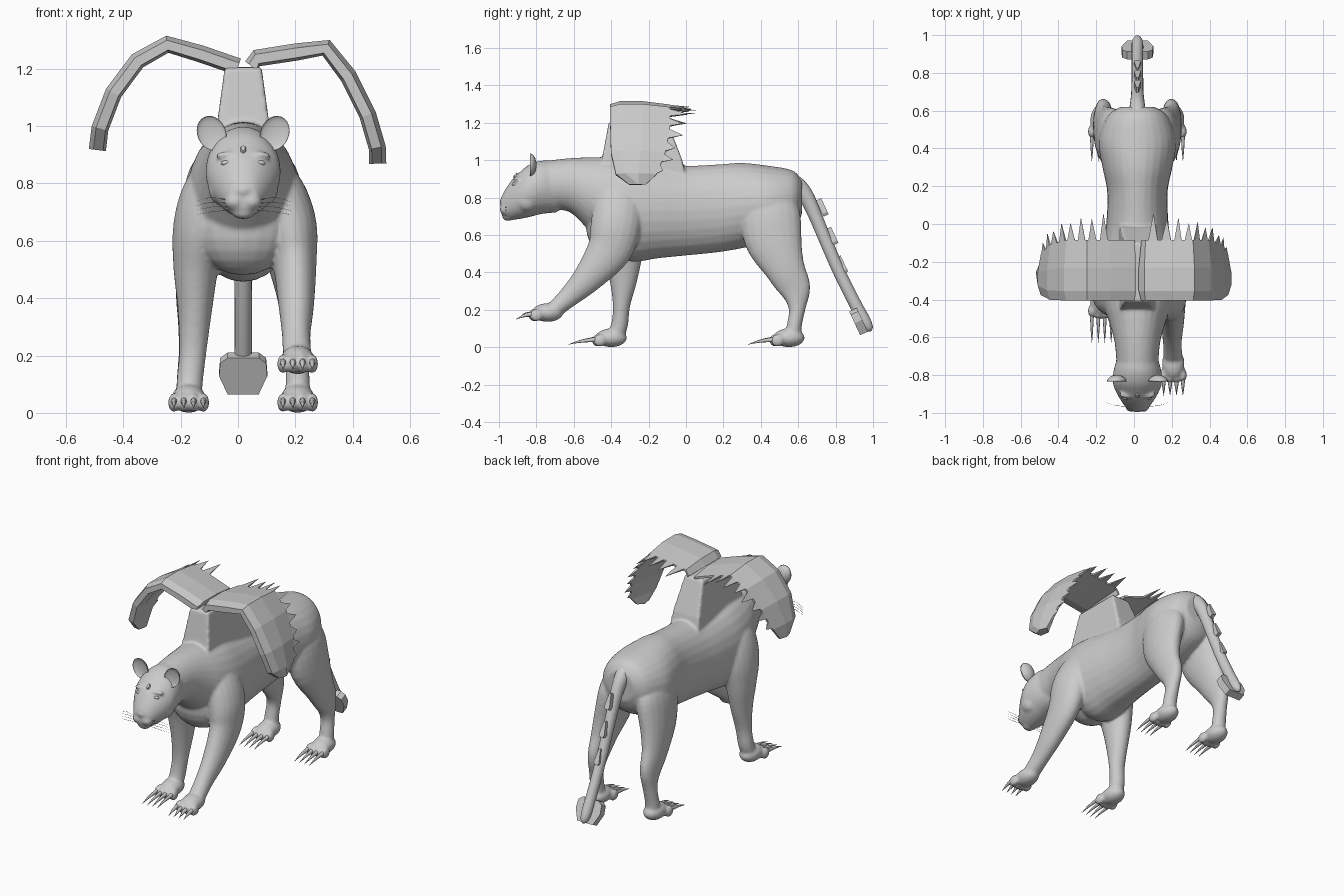
import bpy, bmesh, math
from mathutils import Vector, Matrix

if "Cube" in bpy.data.objects:
    bpy.data.objects.remove(bpy.data.objects["Cube"])

CX = 0.018          # centre plane of the animal
grey = bpy.data.materials.new("plain grey")
grey.use_nodes = True
grey.diffuse_color = (0.6, 0.6, 0.6, 1)
grey.node_tree.nodes["Principled BSDF"].inputs["Base Color"].default_value = (0.6, 0.6, 0.6, 1)


def finish(bm, name, smooth=True):
    bmesh.ops.recalc_face_normals(bm, faces=bm.faces)
    for f in bm.faces:
        f.smooth = smooth
    mesh = bpy.data.meshes.new(name)
    bm.to_mesh(mesh)
    bm.free()
    mesh.materials.append(grey)
    ob = bpy.data.objects.new(name, mesh)
    bpy.context.collection.objects.link(ob)
    return ob


def skin(bm, rings):
    """Close a list of equal vertex rings into a capped tube."""
    rings = [[bm.verts.new(p) for p in r] for r in rings]
    n = len(rings[0])
    for a, b in zip(rings, rings[1:]):
        for i in range(n):
            bm.faces.new((a[i], a[(i + 1) % n], b[(i + 1) % n], b[i]))
    bm.faces.new(rings[0])
    bm.faces.new(rings[-1])


def loft(bm, stations, n=20, steps=4, axis=None):
    """Elliptical tube through (x, y, z, side radius, other radius); axis fixes the ring direction."""
    s = [Vector(p) for p in stations]
    pts = []
    for i in range(len(s) - 1):
        p0, p1, p2, p3 = s[max(i - 1, 0)], s[i], s[i + 1], s[min(i + 2, len(s) - 1)]
        for k in range(steps):
            t = k / steps
            pts.append(p1 + (p2 - p0) * t / 2 + (p0 * 2 - p1 * 5 + p2 * 4 - p3) * t * t / 2
                       + (p1 * 3 - p0 - p2 * 3 + p3) * t ** 3 / 2)
    pts.append(s[-1])
    rings = []
    for i, p in enumerate(pts):
        ahead, behind = pts[min(i + 1, len(pts) - 1)], pts[max(i - 1, 0)]
        t = Vector(axis) if axis else Vector((ahead - behind)[:3]).normalized()
        u = Vector((1, 0, 0))
        u = (u - t * u.dot(t)).normalized()
        v = t.cross(u)
        c = Vector(p[:3])
        rings.append([c + u * max(p[3], .0004) * math.cos(a) + v * max(p[4], .0004) * math.sin(a)
                      for a in (2 * math.pi * j / n for j in range(n))])
    skin(bm, rings)


def ball(bm, c, r, tilt=0):
    m = Matrix.Translation(c) @ Matrix.Rotation(tilt, 4, 'X') @ Matrix.Diagonal((*r, 1))
    return bmesh.ops.create_uvsphere(bm, u_segments=20, v_segments=12, radius=1, matrix=m)["verts"]


def shift(stations, side=1):
    return [(CX + side * p[0], *p[1:]) for p in stations]


body, claws = bmesh.new(), bmesh.new()

# Trunk, neck and head: y, middle height, half width, half height
trunk = [(.62, .80, .09, .09), (.57, .785, .16, .16), (.44, .765, .205, .205), (.3, .757, .185, .228),
         (.17, .742, .16, .235), (.0, .73, .165, .24), (-.15, .73, .185, .255), (-.3, .735, .2, .277),
         (-.42, .77, .185, .245), (-.52, .82, .15, .195), (-.63, .868, .12, .142), (-.76, .86, .11, .135)]
head = [(-.69, .855, .10, .135), (-.77, .855, .125, .143), (-.84, .835, .13, .14), (-.89, .81, .113, .125),
        (-.93, .788, .09, .108), (-.965, .765, .066, .08), (-.988, .757, .045, .045)]
for profile in (trunk, head):
    loft(body, [(CX, y, z, a, b) for y, z, a, b in profile], 28, axis=(0, 1, 0))
ball(body, (CX, -.40, .65), (.18, .135, .17))

# Face relief: nose, chin, muzzle pads, brows, cheeks
ball(body, (CX, -.985, .775), (.025, .014, .016))
ball(body, (CX, -.95, .695), (.038, .032, .02))
for s in (-1, 1):
    ball(body, (CX + s * .028, -.967, .737), (.036, .029, .03))
    ball(body, (CX + s * .055, -.902, .897), (.042, .022, .014), -.3)
    ball(body, (CX + s * .078, -.85, .785), (.044, .06, .06))


# Legs and paws
def paw(x, y, z, reach):
    ball(body, (x, y, z + .05), (.06, .085, .05))
    for k in (-1.5, -.5, .5, 1.5):
        tx, ty = x + k * .034, y - .075 + abs(k) * .01
        ball(body, (tx, ty, z + .036), (.021, .036, .034))
        loft(claws, [(tx, ty - .015, z + .042, .012, .014), (tx, ty - .05, z + .038, .009, .011),
                     (tx, y - .08 - reach * .6, z + .03, .006, .007), (tx, y - .08 - reach, z + .014, 0, 0)], 8, 2)


hind = [(.07, .46, .86, .06, .08), (.12, .45, .74, .085, .155), (.15, .467, .58, .08, .155),
        (.175, .53, .42, .06, .108), (.18, .583, .31, .047, .085), (.185, .594, .21, .04, .046),
        (.19, .58, .12, .042, .04), (.19, .57, .05, .045, .045)]
for s in (-1, 1):
    loft(body, shift(hind, s))
    paw(CX + s * .19, .55, 0, .14)

planted = [(-.06, -.35, .9, .06, .09), (-.12, -.355, .77, .09, .13), (-.153, -.345, .64, .092, .135),
           (-.165, -.335, .5, .078, .105), (-.168, -.335, .36, .06, .075), (-.175, -.345, .22, .048, .046),
           (-.185, -.355, .12, .046, .045), (-.19, -.38, .05, .045, .045)]
loft(body, shift(planted))
paw(CX - .19, -.40, 0, .15)

raised = [(.06, -.35, .9, .06, .09), (.125, -.36, .77, .09, .13), (.165, -.375, .65, .092, .135),
          (.18, -.41, .52, .076, .12), (.185, -.52, .375, .062, .083), (.185, -.62, .275, .05, .058),
          (.188, -.70, .205, .05, .045), (.19, -.73, .185, .045, .04)]
loft(body, shift(raised))
paw(CX + .19, -.74, .135, .09)

# Wing mount: tapered block growing out of the shoulders
skin(body, [[(CX + sx * w, y, z) for sx, y in ((-1, f), (1, f), (1, b), (-1, b))]
            for w, f, b, z in ((.10, -.46, .0, .9), (.092, -.45, -.02, 1.0), (.064, -.412, -.1, 1.205))])

# One continuous hide over all the overlapping volumes
hide = finish(body, "body")
remesh = hide.modifiers.new("merge", 'REMESH')
remesh.mode = 'VOXEL'
remesh.voxel_size = .008
remesh.use_smooth_shade = True
soften = hide.modifiers.new("soften", 'SMOOTH')
soften.factor, soften.iterations = .5, 7
finish(claws, "claws")

# Ears: cupped balls
ears = bmesh.new()
for s in (-1, 1):
    for v in ball(ears, (0, 0, 0), (.05, .036, .062)):
        if v.co.y < 0:
            v.co.y *= -.4
        v.co = Matrix.Rotation(s * .4, 3, 'Y') @ v.co + Vector((CX + s * .11, -.835, .975))
finish(ears, "ears")

# Eyes, forehead gem and whiskers
eyes, whiskers, gem = bmesh.new(), bmesh.new(), bmesh.new()
for s in (-1, 1):
    ball(eyes, (CX + s * .058, -.917, .87), (.02, .014, .01), -.3)
    for k in range(4):
        z = .74 - k * .011
        loft(whiskers, [(CX + s * .05, -.965, z, .001, .001), (CX + s * .11, -.962, z + .012 - k * .006, .001, .001),
                        (CX + s * .165, -.945, z - .004 - k * .004, 0, 0)], 4, 2)
finish(eyes, "eyes")
finish(whiskers, "whiskers")
bmesh.ops.create_cone(gem, cap_ends=True, segments=6, radius1=.02, radius2=.011, depth=.018,
                      matrix=Matrix.Translation((CX, -.908, .917)) @ Matrix.Rotation(.8, 4, 'X')
                      @ Matrix.Diagonal((.75, 1.2, 1, 1)))
finish(gem, "forehead_gem", False)

# Tail with back plates and a flat paddle under its tip
tail = bmesh.new()
path = [(.50, .89, .05), (.58, .87, .05), (.64, .81, .042), (.69, .705, .036), (.755, .55, .034),
        (.825, .39, .033), (.9, .24, .033), (.955, .14, .033), (.98, .1, .022), (.988, .085, .005)]
loft(tail, [(CX, y, z, r * .92, r) for y, z, r in path], 16)
finish(tail, "tail")


def tail_plate(name, y, z, outline, thick):
    along, out = Vector((0, .42, -.907)), Vector((0, .907, .42))
    c, bm = Vector((CX, y, z)), bmesh.new()
    ring = outline + [(-a, b) for a, b in reversed(outline)]
    skin(bm, [[c + Vector((a, 0, 0)) + along * b + out * h for a, b in ring] for h in (-thick / 2, thick / 2)])
    finish(bm, name, False)


for i in range(3):
    tail_plate("tail_scale", .73 + i * .052, .745 - i * .153, [(.006, -.05), (.018, .03), (.012, .045)], .03)
tail_plate("tail_paddle", .922, .137, [(.055, -.07), (.08, -.05), (.084, .0), (.054, .07)], .045)


# Wings: arched shells with pointed trailing feathers
def wing(name, arch, side):
    bm, rings, edge = bmesh.new(), [], []
    for i, (x, z) in enumerate(arch):
        a, b = arch[max(i - 1, 0)], arch[min(i + 1, len(arch) - 1)]
        t = Vector((b[0] - a[0], 0, b[1] - a[1])).normalized()
        up = Vector((-t.z * side, 0, t.x * side))
        k = max(0, i - len(arch) + 4) / 3          # narrowing towards the tip
        f, r = -.405 + .1 * k ** 3, -.085 - .13 * k ** 1.5
        chord = [(f, -.016), (f + .05, 0), (f * .45 + r * .55, 0), (r, -.018), (r, -.03),
                 (f + .06, -.06), (f, -.05)]
        rings.append([Vector((x, y, z)) + up * h for y, h in chord])
        edge.append((Vector((x, r, z)) - up * .018, up))
    skin(bm, rings)
    # two narrow feathers on each outer segment, longest near the crown
    for i in range(1, len(edge) - 2):
        (p, u), (q, w) = edge[i], edge[i + 1]
        for j in range(2):
            a, b = p.lerp(q, j / 2 + .1), p.lerp(q, j / 2 + .45)
            tip = p.lerp(q, j / 2 + .3) + Vector((0, .165 - .022 * i - .03 * j, -.006))
            base = [bm.verts.new(c) for c in (a, b, b - w * .012, a - u * .012)]
            top = bm.verts.new(tip)
            bm.faces.new(base)
            for m in range(4):
                bm.faces.new((base[m], base[(m + 1) % 4], top))
    finish(bm, name, False)


wing("right_wing", [(.01, 1.235), (-.12, 1.28), (-.25, 1.315), (-.37, 1.25), (-.46, 1.13), (-.51, 1.0), (-.52, .92)], -1)
wing("left_wing", [(.025, 1.225), (.055, 1.265), (.2, 1.288), (.32, 1.3), (.41, 1.19), (.48, 1.05), (.515, .93), (.517, .87)], 1)
